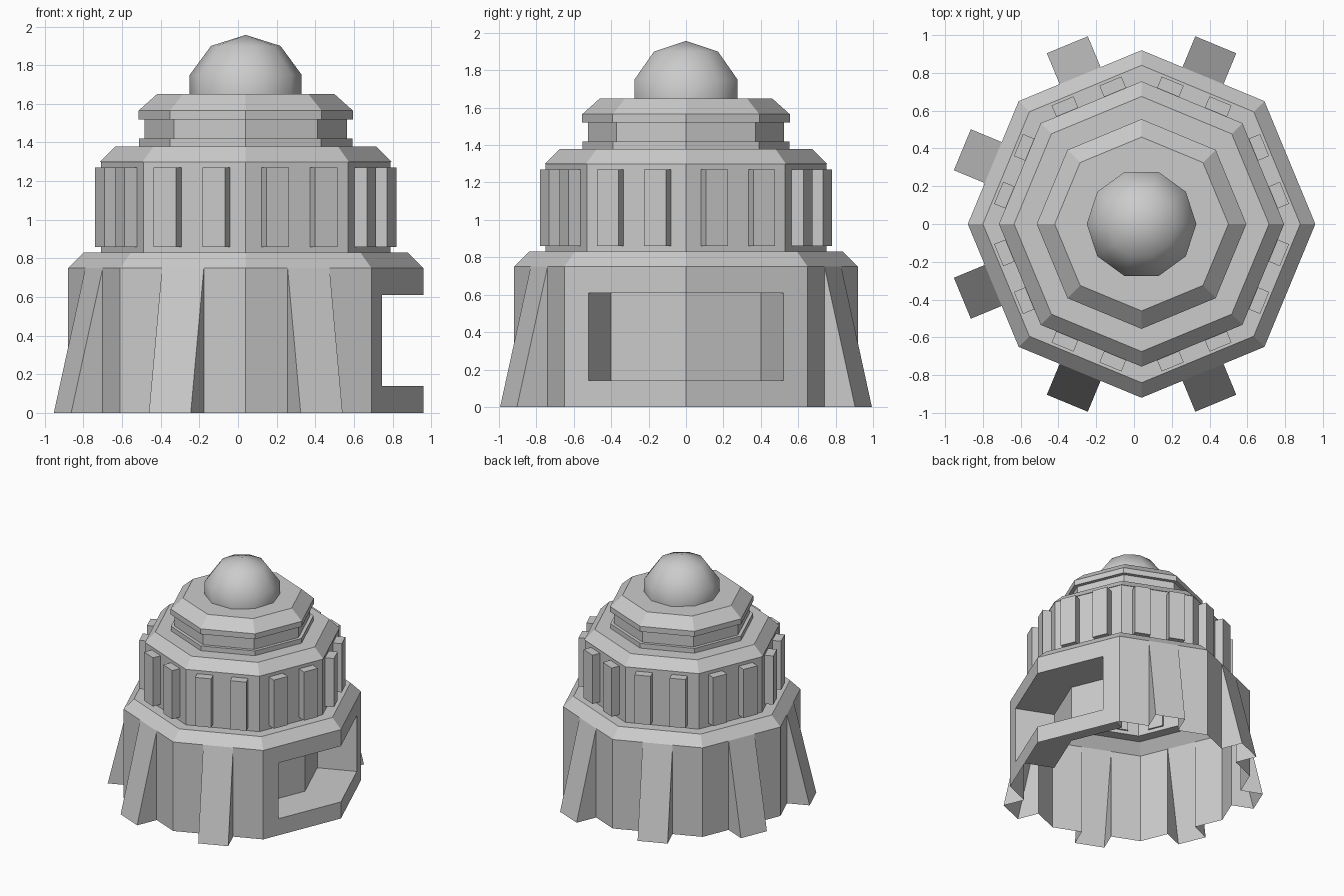
import bpy, bmesh, math
from mathutils import Vector, Matrix

if "Cube" in bpy.data.objects:
    bpy.data.objects.remove(bpy.data.objects["Cube"])

CX = 0.04            # axis of the tower
R = 0.92             # base corner radius
STEP = math.pi / 4


def make(name, bm, smooth=None):
    bmesh.ops.remove_doubles(bm, verts=bm.verts, dist=1e-5)
    bmesh.ops.recalc_face_normals(bm, faces=bm.faces)
    me = bpy.data.meshes.new(name)
    bm.to_mesh(me)
    bm.free()
    ob = bpy.data.objects.new(name, me)
    bpy.context.collection.objects.link(ob)
    if smooth:
        bpy.ops.object.select_all(action='DESELECT')
        ob.select_set(True)
        bpy.context.view_layer.objects.active = ob
        bpy.ops.object.shade_smooth_by_angle(angle=math.radians(smooth))
    return ob


def face(bm, *pts):
    return bm.faces.new([bm.verts.new(p) for p in pts])


def ring_point(r, z, i, n):
    a = 2 * math.pi * i / n
    return Vector((CX + r * math.cos(a), r * math.sin(a), z))


def lathe(bm, profile, n=8):
    for (r0, z0), (r1, z1) in zip(profile, profile[1:]):
        for i in range(n):
            pts = [ring_point(r0, z0, i, n), ring_point(r0, z0, i + 1, n)]
            if r1 > 0:
                pts += [ring_point(r1, z1, i + 1, n), ring_point(r1, z1, i, n)]
            else:
                pts.append(Vector((CX, 0, z1)))
            face(bm, *pts)


def at(p, z):
    return Vector((p.x, p.y, z))


def strip(bm, a, b, z0, z1):
    face(bm, at(a, z0), at(b, z0), at(b, z1), at(a, z1))


# Base: hollow octagon, six buttressed sides, two sides sharing the doorway
WALL, LO, HI, OUT, DEPTH = 0.75, 0.14, 0.61, 0.177, 0.31
bm = bmesh.new()
for i in range(8):
    a, b = ring_point(R, 0, i, 8), ring_point(R, 0, i + 1, 8)
    ang = (i + 0.5) * STEP
    n = Vector((math.cos(ang), math.sin(ang), 0))
    if i in (0, 7):
        corner, post = (a, b) if i == 0 else (b, a)
        jamb = post.lerp(corner, 0.2)
        strip(bm, corner, jamb, 0, LO)
        strip(bm, corner, jamb, HI, WALL)
        strip(bm, jamb, post, 0, WALL)
        # recess: side, back, floor and ceiling
        jamb_in = jamb - n * DEPTH
        corner_in = corner - Vector((DEPTH / math.cos(STEP / 2), 0, 0))
        strip(bm, jamb, jamb_in, LO, HI)
        strip(bm, jamb_in, corner_in, LO, HI)
        for z in (LO, HI):
            face(bm, at(corner, z), at(jamb, z), at(jamb_in, z), at(corner_in, z))
    else:
        p, q = a.lerp(b, 1 / 3), a.lerp(b, 2 / 3)
        strip(bm, a, p, 0, WALL)
        strip(bm, q, b, 0, WALL)
        face(bm, p + n * OUT, q + n * OUT, at(q, WALL), at(p, WALL))
        face(bm, p, p + n * OUT, at(p, WALL))
        face(bm, q, q + n * OUT, at(q, WALL))
lathe(bm, [(R, WALL), (0.84, 0.83), (0.75, 0.83)])
make("base_walls", bm)

# Drum with sloped cornice
bm = bmesh.new()
lathe(bm, [(0.75, 0.83), (0.75, 1.30), (0.755, 1.30), (0.675, 1.38), (0.553, 1.38)])
make("drum", bm)

# Pilasters: two on each drum side
bm = bmesh.new()
inner, outer = 0.68, 0.762
for i in range(8):
    for s in (-0.137, 0.137):
        m = (Matrix.Translation((CX, 0, 0)) @ Matrix.Rotation((i + 0.5) * STEP, 4, 'Z')
             @ Matrix.Translation(((inner + outer) / 2, s, 1.065))
             @ Matrix.Diagonal((outer - inner, 0.126, 0.41, 1)))
        bmesh.ops.create_cube(bm, size=1, matrix=m)
make("pilasters", bm)

# Collar, neck and overhanging roof
bm = bmesh.new()
lathe(bm, [(0.553, 1.38), (0.553, 1.42), (0.525, 1.42), (0.525, 1.52)])
make("neck", bm)
bm = bmesh.new()
lathe(bm, [(0.525, 1.52), (0.555, 1.52), (0.555, 1.565), (0.46, 1.65), (0, 1.65)])
make("roof", bm)

# Ten-sided smooth dome
bm = bmesh.new()
lathe(bm, [(0.29, 1.65), (0.29, 1.75), (0.18, 1.90), (0, 1.957)], 10)
make("dome", bm, 60)
